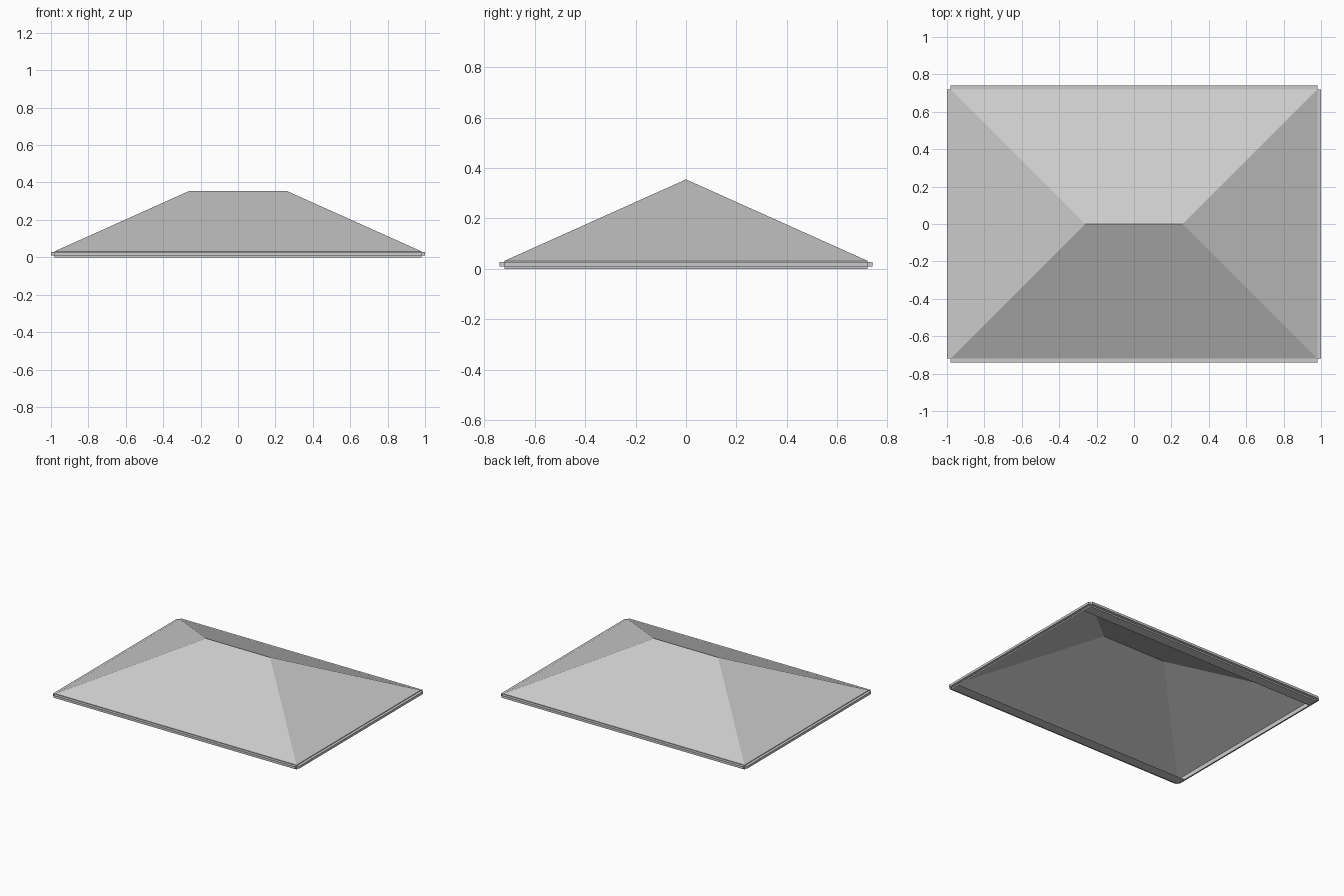
import bpy
import bmesh

cube = bpy.data.objects.get("Cube")
if cube:
    bpy.data.objects.remove(cube, do_unlink=True)

# Main dimensions
HALF_X, HALF_Y = 0.98, 0.72
EAVE_Z, RIDGE_Z, RIDGE_X = 0.032, 0.355, 0.26
TRIM_LOW, TRIM_HIGH, TRIM_OUT = 0.01, 0.027, 0.02
SOFFIT_Y = 0.644

grey = bpy.data.materials.new("light_grey")
grey.use_nodes = True
colour = (0.6, 0.6, 0.6, 1)
grey.diffuse_color = colour
grey.node_tree.nodes["Principled BSDF"].inputs["Base Color"].default_value = colour


def finish(name, bm):
    mesh = bpy.data.meshes.new(name)
    bm.to_mesh(mesh)
    bm.free()
    mesh.materials.append(grey)
    obj = bpy.data.objects.new(name, mesh)
    bpy.context.collection.objects.link(obj)
    return obj


def ring(bm, z):
    corners = [(-1, -1), (1, -1), (1, 1), (-1, 1)]
    return [bm.verts.new((x * HALF_X, y * HALF_Y, z)) for x, y in corners]


def box(name, low, high):
    bm = bmesh.new()
    bmesh.ops.create_cube(bm, size=1)
    for v in bm.verts:
        v.co = [(a + b) / 2 + c * (b - a) for a, b, c in zip(low, high, v.co)]
    return finish(name, bm)


# Hollow hipped roof with a short upright skirt at the eaves
bm = bmesh.new()
base, eave = ring(bm, 0), ring(bm, EAVE_Z)
left = bm.verts.new((RIDGE_X, 0, RIDGE_Z))
right = bm.verts.new((-RIDGE_X, 0, RIDGE_Z))
for i in range(4):
    j = (i + 1) % 4
    bm.faces.new((base[i], base[j], eave[j], eave[i]))
a, b, c, d = eave
for face in ((a, b, left, right), (b, c, left), (c, d, right, left), (d, a, right)):
    bm.faces.new(face)
finish("hipped_roof", bm)

# Soffits under the long eaves
for name, s in (("front_soffit", -1), ("back_soffit", 1)):
    bm = bmesh.new()
    points = [(-HALF_X, SOFFIT_Y), (HALF_X, SOFFIT_Y), (HALF_X, HALF_Y), (-HALF_X, HALF_Y)]
    face = bm.faces.new([bm.verts.new((x, y * s, 0)) for x, y in points])
    if face.normal.z > 0 or s > 0:
        face.normal_flip()
    finish(name, bm)

# Trim strips along the four eaves, leaving notched corners
for side, s in (("front", -1), ("back", 1)):
    y = sorted((s * HALF_Y, s * (HALF_Y + TRIM_OUT)))
    box(side + "_trim", (-HALF_X, y[0], TRIM_LOW), (HALF_X, y[1], TRIM_HIGH))
for side, s in (("right", -1), ("left", 1)):
    x = sorted((s * HALF_X, s * (HALF_X + TRIM_OUT)))
    box(side + "_trim", (x[0], -HALF_Y, TRIM_LOW), (x[1], HALF_Y, TRIM_HIGH))
